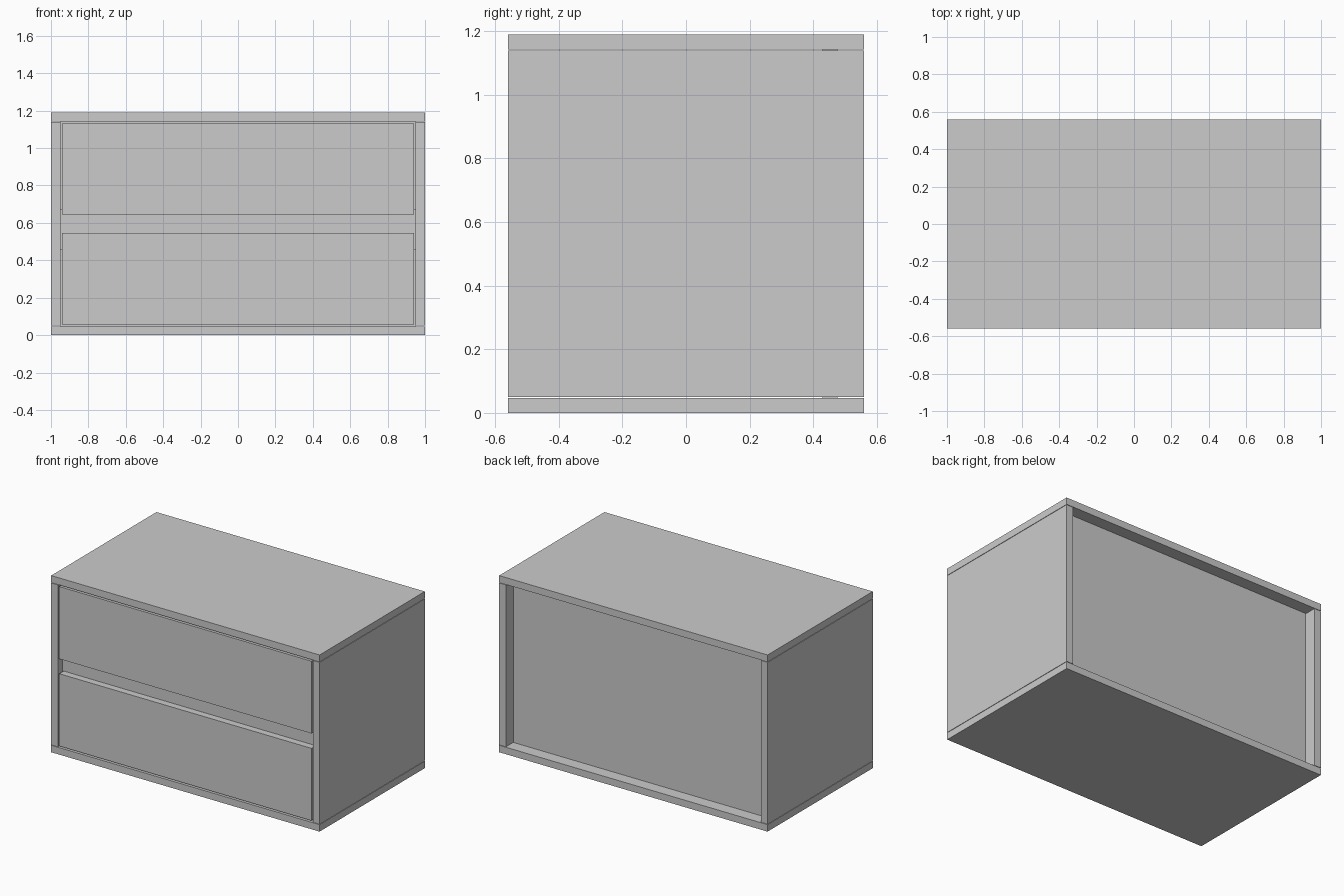
import bpy

if "Cube" in bpy.data.objects:
    bpy.data.objects.remove(bpy.data.objects["Cube"])

W, D, H = 1.0, 0.56, 1.19   # half width, half depth, height
T = 0.047                   # board thickness
GAP = 0.003                 # shadow joint between boards


def board(name, x, y, z):
    """Axis-aligned board given as (min, max) ranges."""
    lo, hi = zip(x, y, z)
    bpy.ops.mesh.primitive_cube_add(size=1, location=[(a + b) / 2 for a, b in zip(lo, hi)])
    ob = bpy.context.object
    ob.name = name
    ob.scale = [b - a for a, b in zip(lo, hi)]
    bpy.ops.object.transform_apply(location=False, rotation=False, scale=True)
    return ob


# Carcass: bottom and top boards with the sides between them
board("bottom_panel", (-W, W), (-D, D), (0, T))
board("top_panel", (-W, W), (-D, D), (H - T, H))
for side, s in (("left", -1), ("right", 1)):
    board(side + "_side_panel", sorted((s * (W - 0.05), s * W)), (-D, D),
          (T + GAP, H - T - GAP))

# Back panel, set in from the rear edge
board("back_panel", (-0.95, 0.95), (D - 0.13, D - 0.083), (T, H - T))

# Middle rail behind the finger gap
board("middle_rail", (-0.95, 0.95), (-D + 0.05, -D + 0.097), (0.455, 0.675))

# Two drawer fronts, flush with the carcass
for name, z in (("lower_drawer_front", (0.058, 0.545)), ("upper_drawer_front", (0.645, 1.132))):
    board(name, (-0.94, 0.94), (-D, -D + T), z)
